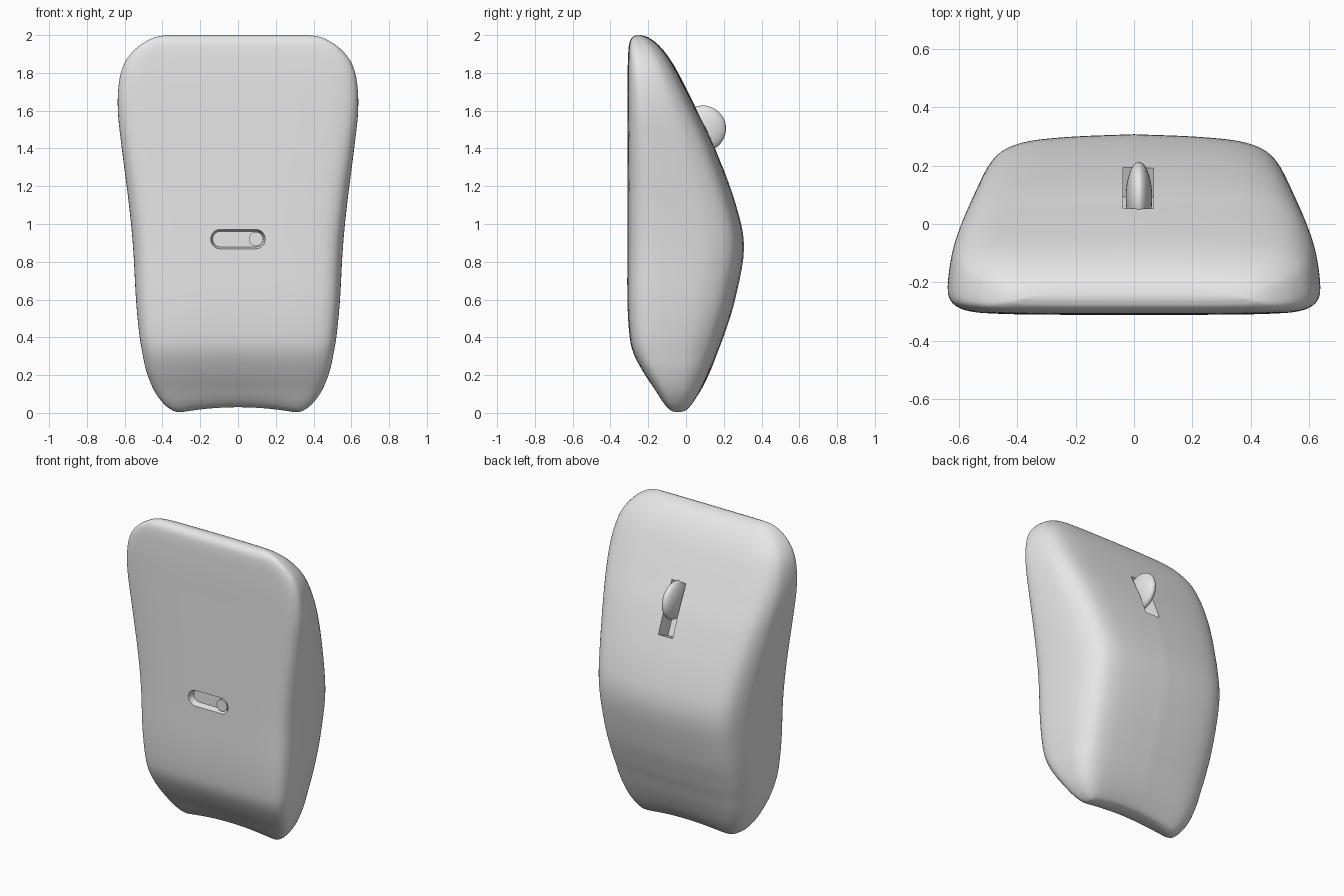
import bpy, bmesh, math
from mathutils import Vector, Matrix

cube = bpy.data.objects.get("Cube")
if cube:
    bpy.data.objects.remove(cube)

grey = bpy.data.materials.new("light grey")
grey.use_nodes = True
colour = (0.8, 0.8, 0.8, 1)
grey.diffuse_color = colour
grey.node_tree.nodes["Principled BSDF"].inputs["Base Color"].default_value = colour


def spline(points, steps):
    """Smooth curve through the given points."""
    pts = [Vector(p) for p in points]
    pts = [2 * pts[0] - pts[1]] + pts + [2 * pts[-1] - pts[-2]]
    out = []
    for a, b, c, d in zip(pts, pts[1:], pts[2:], pts[3:]):
        for i in range(steps):
            t = i / steps
            out.append(b + (c - a) * t / 2 + (2 * a - 5 * b + 4 * c - d) * t * t / 2
                       + (3 * b - a - 3 * c + d) * t ** 3 / 2)
    return out + [pts[-2]]


def make_object(name, bm):
    bmesh.ops.recalc_face_normals(bm, faces=bm.faces[:])
    mesh = bpy.data.meshes.new(name)
    bm.to_mesh(mesh)
    bm.free()
    obj = bpy.data.objects.new(name, mesh)
    mesh.materials.append(grey)
    bpy.context.collection.objects.link(obj)
    return obj


def activate(obj):
    bpy.ops.object.select_all(action='DESELECT')
    obj.select_set(True)
    bpy.context.view_layer.objects.active = obj


def cut(obj, cutter):
    cutter.hide_render = True
    mod = obj.modifiers.new("cut", 'BOOLEAN')
    mod.operation = 'DIFFERENCE'
    mod.solver = 'EXACT'
    mod.object = cutter
    activate(obj)
    bpy.ops.object.modifier_apply(modifier=mod.name)
    bpy.data.objects.remove(cutter)


def smooth(obj, degrees=30):
    activate(obj)
    bpy.ops.object.shade_smooth_by_angle(angle=math.radians(degrees))


# Half cross-section: share of half width, share of depth from front to back
half = spline([(0, 0), (.4, 0), (.7, .008), (.88, .035), (.97, .11), (1, .25),
               (.98, .55), (.935, .74), (.84, .885), (.68, .955), (.4, .985), (0, 1)], 6)
# Rows up the shell: height, half width, front y, back y
rows = spline([(0, .3, -.045, -.015), (.012, .345, -.085, .015), (.05, .395, -.12, .045),
               (.12, .445, -.165, .085), (.22, .485, -.23, .13), (.32, .507, -.28, .168),
               (.42, .523, -.3, .205), (.6, .54, -.31, .26), (.87, .555, -.31, .307),
               (1.1, .577, -.31, .265), (1.4, .615, -.31, .155), (1.6, .636, -.31, .06),
               (1.75, .63, -.31, -.015), (1.85, .602, -.308, -.07), (1.92, .55, -.305, -.12),
               (1.965, .49, -.298, -.165), (1.99, .435, -.282, -.205), (2, .38, -.26, -.24)], 5)

# Shell, lofted row by row
bm = bmesh.new()
rings = []
last = len(half) - 1
section = [(p.x, p.y) for p in half] + [(-p.x, p.y) for p in half[-2:0:-1]]
count = len(section)
for z, width, front, back in rows:
    ring = []
    for u, v in section:
        x = u * width
        dip = .03 * max(0, 1 - (x / .32) ** 2) * math.exp(-z / .12)
        ring.append(bm.verts.new((x, front + v * (back - front), z + dip)))
    rings.append(ring)
for low, high in zip(rings, rings[1:]):
    for i in range(count):
        j = (i + 1) % count
        bm.faces.new((low[i], low[j], high[j], high[i]))
for ring in (rings[0], rings[-1]):
    for sign in (1, -1):
        for j in range(last // 2):
            loop = [sign * k % count for k in (j, j + 1, last - j - 1, last - j)]
            corners = [ring[k] for k in dict.fromkeys(loop)]
            if len(corners) > 2:
                bm.faces.new(corners)
shell = make_object("shell", bm)

# Wheel slot, tilted to follow the back
bm = bmesh.new()
bmesh.ops.create_cube(bm, size=1, matrix=Matrix.Translation((.015, .115, 1.455))
                      @ Matrix.Rotation(math.radians(24), 4, 'X')
                      @ Matrix.Diagonal((.104, .2, .34, 1)))
cut(shell, make_object("wheel_slot", bm))


def pill(radius, y, reach=.093, height=.92):
    """Outline of a rounded slot on the front."""
    outline = []
    for side in (1, -1):
        for i in range(17):
            a = math.pi * (i / 16 - .5)
            outline.append((side * (reach + radius * math.cos(a)), y,
                            height + side * radius * math.sin(a)))
    return outline


# Switch recess with sloping walls
bm = bmesh.new()
loops = [[bm.verts.new(p) for p in pill(r, y)] for r, y in ((.062, -.35), (.041, -.27))]
for loop in loops:
    bm.faces.new(loop)
size = len(loops[0])
for i in range(size):
    j = (i + 1) % size
    bm.faces.new((loops[0][i], loops[0][j], loops[1][j], loops[1][i]))
cut(shell, make_object("switch_recess", bm))
smooth(shell)

# Switch knob
bm = bmesh.new()
bmesh.ops.create_cone(bm, cap_ends=True, segments=32, radius1=.038, radius2=.038, depth=.05,
                      matrix=Matrix.Translation((.095, -.28, .92))
                      @ Matrix.Rotation(math.pi / 2, 4, 'X'))
smooth(make_object("switch_knob", bm))

# Scroll wheel
bm = bmesh.new()
bmesh.ops.create_uvsphere(bm, u_segments=40, v_segments=24, radius=1,
                          matrix=Matrix.Translation((.017, .09, 1.505))
                          @ Matrix.Diagonal((.045, .122, .122, 1)))
smooth(make_object("scroll_wheel", bm), 60)
